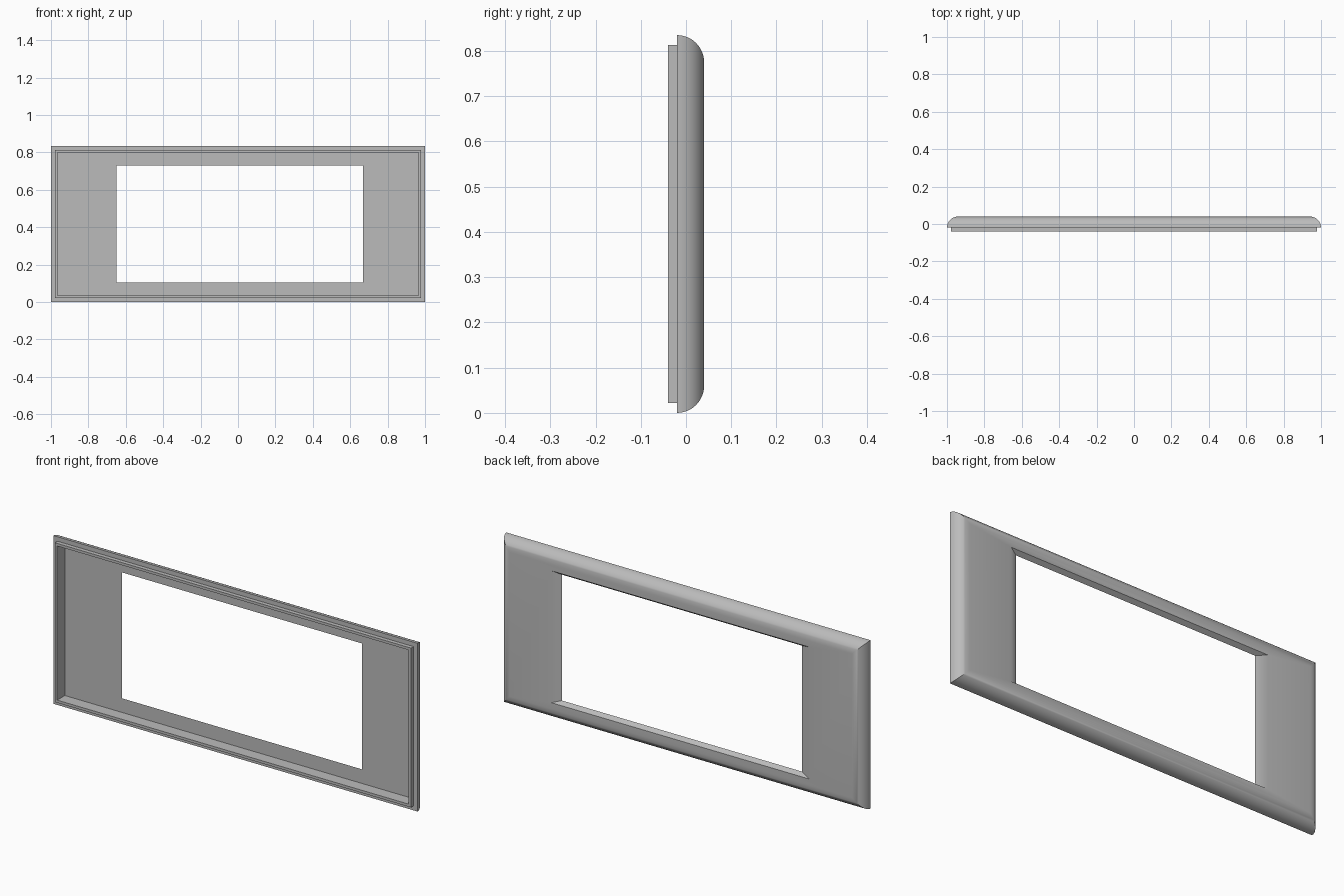
import bpy, bmesh, math

cube = bpy.data.objects.get("Cube")
if cube:
    bpy.data.objects.remove(cube, do_unlink=True)

W, H = 1.0, 0.835            # half width, full height
FRONT, STEP, FLOOR, BACK = -0.04, -0.02, 0.02, 0.04
ROUND = 0.06                 # radius of the rounded rim

grey = bpy.data.materials.new("plain_grey")
grey.use_nodes = True
colour = (0.5, 0.5, 0.5, 1)
grey.diffuse_color = colour
grey.node_tree.nodes["Principled BSDF"].inputs["Base Color"].default_value = colour


def inset(d, y):
    """Rectangle inset from the outer outline, at depth y."""
    return (d - W, W - d, d, H - d, y)


# Closed cross-section: window edge, hollow front, lip, rounded rim, bevelled window
window = (-0.65, 0.667, 0.105, 0.73, FLOOR)
window_bevel = (-0.706, 0.712, 0.09, 0.745, BACK)
sections = [window, inset(0.035, FLOOR), inset(0.035, FRONT),
            inset(0.022, FRONT), inset(0.022, STEP)]
STEPS = 12
for i in range(STEPS + 1):
    a = math.pi / 2 * i / STEPS
    sections.append(inset(ROUND * (1 - math.cos(a)), STEP + ROUND * math.sin(a)))
sections.append(window_bevel)

bm = bmesh.new()
rings = [[bm.verts.new(p) for p in ((x0, y, z0), (x1, y, z0), (x1, y, z1), (x0, y, z1))]
         for x0, x1, z0, z1, y in sections]
for k, ring in enumerate(rings):
    nxt = rings[(k + 1) % len(rings)]
    for j in range(4):
        n = (j + 1) % 4
        bm.faces.new((ring[j], ring[n], nxt[n], nxt[j]))
bmesh.ops.recalc_face_normals(bm, faces=bm.faces)

mesh = bpy.data.meshes.new("cover_frame")
bm.to_mesh(mesh)
bm.free()
mesh.materials.append(grey)
frame = bpy.data.objects.new("cover_frame", mesh)
bpy.context.collection.objects.link(frame)

# Smooth rim with sharp mitres and lips
bpy.ops.object.select_all(action='DESELECT')
frame.select_set(True)
bpy.context.view_layer.objects.active = frame
bpy.ops.object.shade_smooth_by_angle(angle=math.radians(30))
